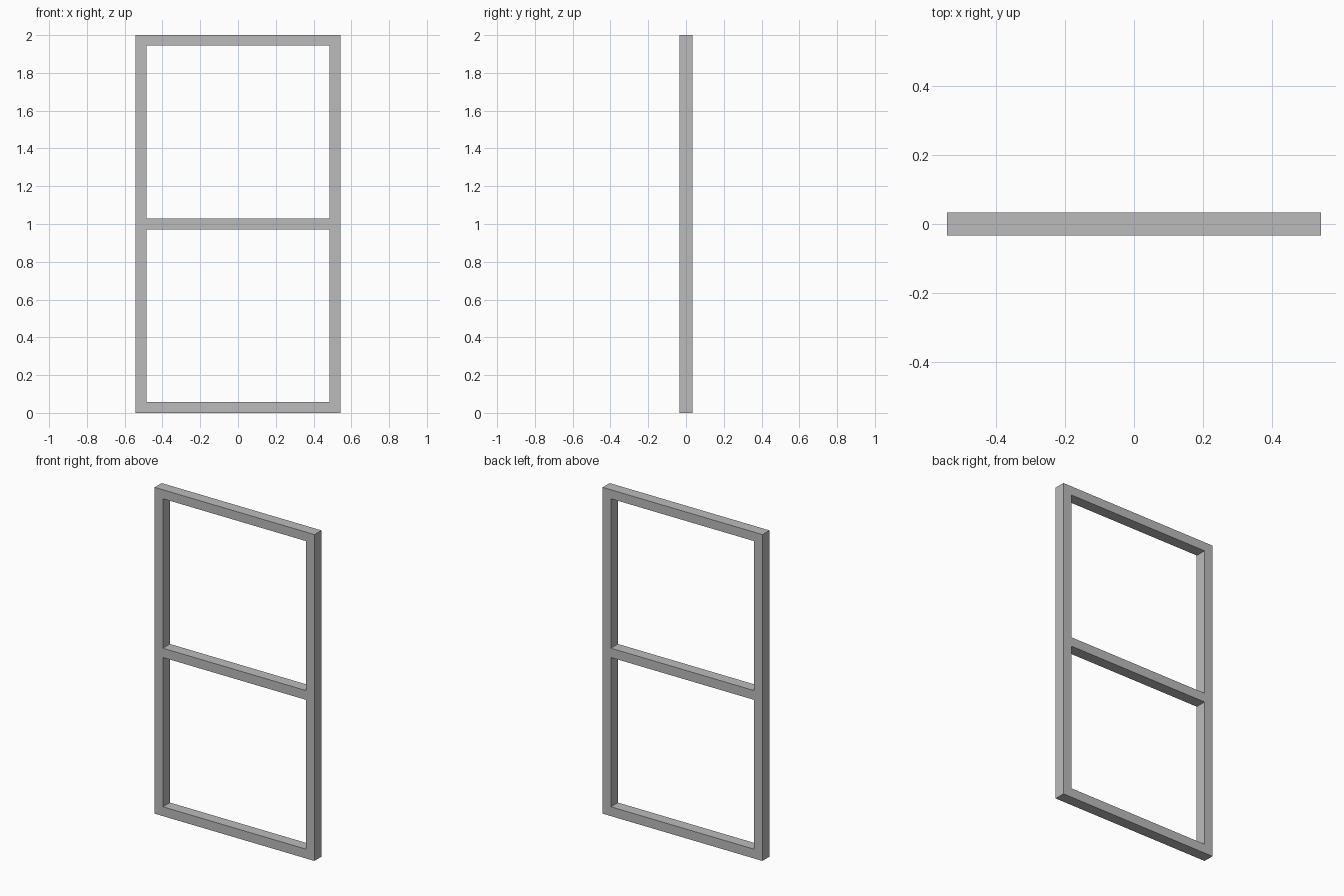
import bpy, bmesh
from mathutils import Vector

if "Cube" in bpy.data.objects:
    bpy.data.objects.remove(bpy.data.objects["Cube"])

HALF_DEPTH = 0.034
XS = [-0.542, -0.485, 0.485, 0.542]            # outer and inner edges of the stiles
ZS = [0.0, 0.057, 0.972, 1.029, 1.945, 2.0]    # edges of the three rails

grey = bpy.data.materials.new("frame grey")
grey.diffuse_color = (0.5, 0.5, 0.5, 1.0)
grey.use_nodes = True
grey.node_tree.nodes["Principled BSDF"].inputs["Base Color"].default_value = grey.diffuse_color

# Front face of the frame: a grid of cells leaving the two panes open
bm = bmesh.new()
verts = [[bm.verts.new((x, -HALF_DEPTH, z)) for x in XS] for z in ZS]
for r in range(len(ZS) - 1):
    for c in range(len(XS) - 1):
        if c == 1 and r in (1, 3):
            continue
        bm.faces.new((verts[r][c], verts[r][c + 1], verts[r + 1][c + 1], verts[r + 1][c]))

# Extrude to the back to give the frame its depth
front = bm.faces[:]
back = bmesh.ops.extrude_face_region(bm, geom=front, use_keep_orig=True)["geom"]
bmesh.ops.translate(bm, vec=Vector((0, 2 * HALF_DEPTH, 0)),
                    verts=[g for g in back if isinstance(g, bmesh.types.BMVert)])
bmesh.ops.recalc_face_normals(bm, faces=bm.faces[:])

mesh = bpy.data.meshes.new("window_frame")
bm.to_mesh(mesh)
bm.free()
mesh.materials.append(grey)
frame = bpy.data.objects.new("window_frame", mesh)
bpy.context.collection.objects.link(frame)
